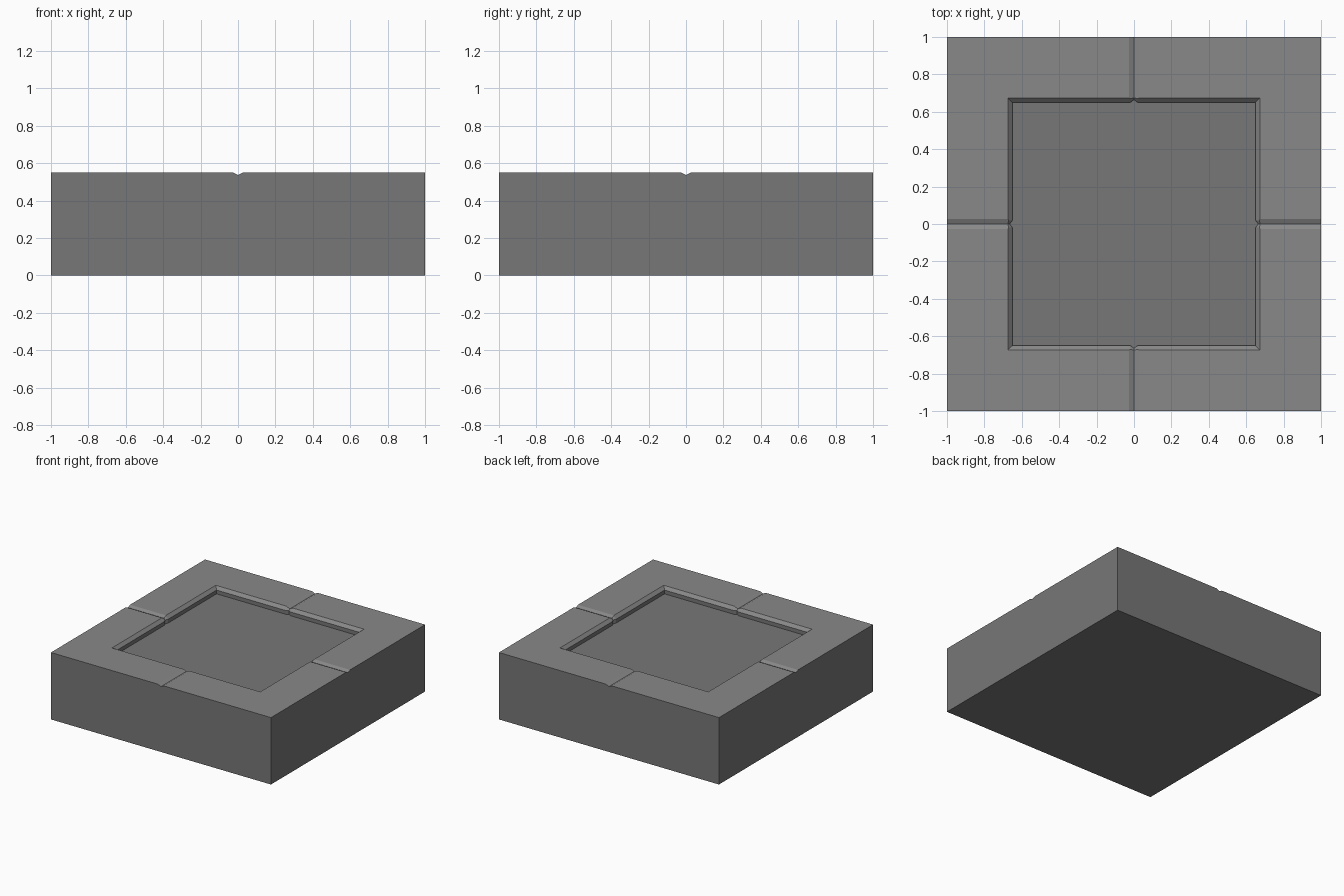
import bpy, bmesh
from math import pi
from mathutils import Matrix

if "Cube" in bpy.data.objects:
    bpy.data.objects.remove(bpy.data.objects["Cube"])

H = 0.55         # block height
BEVEL = 0.024    # 45 degree chamfer round the recess
BEVEL_Z = H - BEVEL
FLOOR_Z = 0.495
GROOVE_Z = 0.537


def loft(name, rings):
    """Closed solid skinned through rings of equal point count."""
    bm = bmesh.new()
    loops = [[bm.verts.new(p) for p in ring] for ring in rings]
    n = len(loops[0])
    for a, b in zip(loops, loops[1:]):
        for i in range(n):
            j = (i + 1) % n
            bm.faces.new((a[i], a[j], b[j], b[i]))
    bm.faces.new(loops[0][::-1])
    bm.faces.new(loops[-1])
    bmesh.ops.recalc_face_normals(bm, faces=bm.faces)
    me = bpy.data.meshes.new(name)
    bm.to_mesh(me)
    bm.free()
    ob = bpy.data.objects.new(name, me)
    bpy.context.collection.objects.link(ob)
    return ob


def grey(name, value):
    mat = bpy.data.materials.new(name)
    mat.diffuse_color = (value, value, value, 1)
    mat.use_nodes = True
    mat.node_tree.nodes["Principled BSDF"].inputs["Base Color"].default_value = mat.diffuse_color
    return mat


def square(h, z):
    return [(-h, -h, z), (h, -h, z), (h, h, z), (-h, h, z)]


def notched_square(h, z, width=0.02, depth=0.013):
    """Square outline with a small V notch in the middle of each side."""
    side = [(h, -h, z), (h, -width, z), (h + depth, 0, z), (h, width, z)]
    pts = []
    for c, s in ((1, 0), (0, 1), (-1, 0), (0, -1)):
        pts += [(c * x - s * y, s * x + c * y, z) for x, y, z in side]
    return pts


# Solid base block
block = loft("stone_block", [square(1, 0), square(1, H)])

# Recess: straight walls below a chamfered rim
recess = loft("recess_cutter", [
    notched_square(0.65, FLOOR_Z),
    notched_square(0.65, BEVEL_Z),
    notched_square(0.65 + 2 * BEVEL, H + BEVEL)])

# Shallow V grooves across the rim along both axes
top = 2 * H - GROOVE_Z
vee = [(-0.054, top), (0, GROOVE_Z), (0.054, top)]
grooves = []
for name, angle in (("groove_cutter_y", 0), ("groove_cutter_x", pi / 2)):
    g = loft(name, [[(x, y, z) for x, z in vee] for y in (-1.1, 1.1)])
    g.data.transform(Matrix.Rotation(angle, 4, 'Z'))
    grooves.append(g)

# Carve the block and clear the cutters
bpy.context.view_layer.objects.active = block
for cutter in [recess] + grooves:
    mod = block.modifiers.new("carve", 'BOOLEAN')
    mod.operation = 'DIFFERENCE'
    mod.solver = 'EXACT'
    mod.object = cutter
    cutter.hide_render = True
    bpy.ops.object.modifier_apply(modifier=mod.name)
    bpy.data.objects.remove(cutter)

# Darker body and floor, lighter rim with its chamfers and grooves
block.data.materials.clear()
block.data.materials.append(grey("dark_stone", 0.185))
block.data.materials.append(grey("rim_stone", 0.25))
for face in block.data.polygons:
    face.material_index = int(face.normal.z > 0.1 and face.center.z > 0.51)
